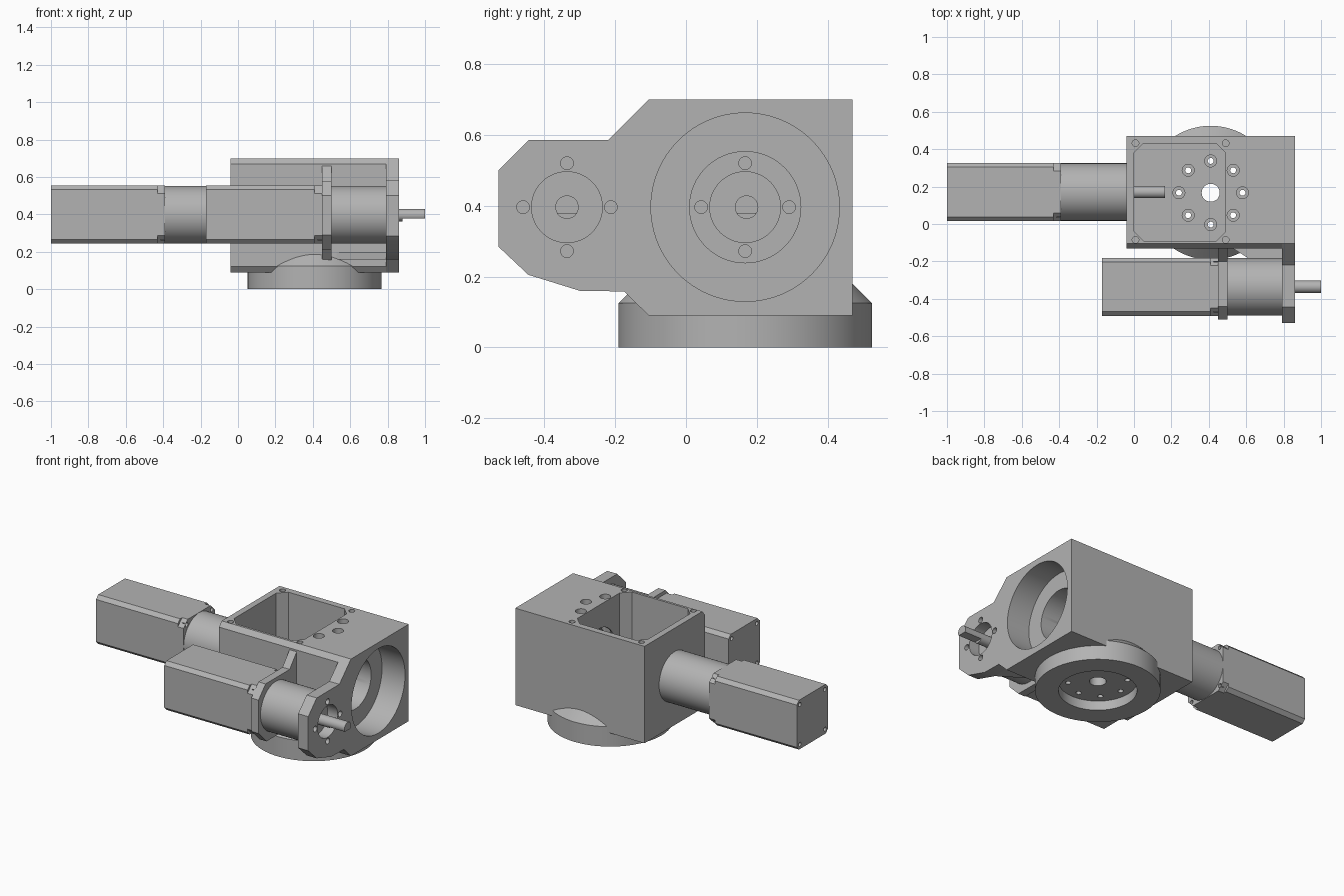
import bpy
import bmesh
from math import sin, cos, pi, radians
from mathutils import Vector

cube = bpy.data.objects.get("Cube")
if cube:
    bpy.data.objects.remove(cube, do_unlink=True)

grey = bpy.data.materials.new("machined_grey")
grey.use_nodes = True
grey.diffuse_color = (0.45, 0.45, 0.45, 1)
grey.node_tree.nodes["Principled BSDF"].inputs["Base Color"].default_value = (0.45, 0.45, 0.45, 1)

parts = []


def loft(name, axis, sections, keep=True):
    """Join equal-length outlines, given as (position, points), along an axis."""
    bm = bmesh.new()
    rings = []
    for t, pts in sections:
        rings.append([bm.verts.new((t, u, v) if axis == "x" else (u, v, t)) for u, v in pts])
    n = len(rings[0])
    for a, b in zip(rings, rings[1:]):
        for i in range(n):
            j = (i + 1) % n
            bm.faces.new((a[i], a[j], b[j], b[i]))
    bm.faces.new(rings[0])
    bm.faces.new(rings[-1])
    bmesh.ops.recalc_face_normals(bm, faces=bm.faces)
    mesh = bpy.data.meshes.new(name)
    bm.to_mesh(mesh)
    bm.free()
    mesh.materials.append(grey)
    obj = bpy.data.objects.new(name, mesh)
    bpy.context.collection.objects.link(obj)
    if keep:
        parts.append(obj)
    return obj


def prism(name, axis, pts, a, b, keep=True):
    return loft(name, axis, [(a, pts), (b, pts)], keep)


def circle(u, v, r, n=48):
    return [(u + r * cos(2 * pi * i / n), v + r * sin(2 * pi * i / n)) for i in range(n)]


def octagon(u0, u1, v0, v1, c):
    return [(u0 + c, v0), (u1 - c, v0), (u1, v0 + c), (u1, v1 - c),
            (u1 - c, v1), (u0 + c, v1), (u0, v1 - c), (u0, v0 + c)]


def cut(targets, axis, pts, a, b):
    """Remove a straight-sided pocket or hole from every target."""
    tool = prism("cutter", axis, pts, a, b, keep=False)
    for obj in targets:
        mod = obj.modifiers.new("cut", "BOOLEAN")
        mod.operation = "DIFFERENCE"
        mod.solver = "EXACT"
        mod.object = tool
        graph = bpy.context.evaluated_depsgraph_get()
        mesh = bpy.data.meshes.new_from_object(obj.evaluated_get(graph))
        obj.modifiers.clear()
        obj.data = mesh
    bpy.data.objects.remove(tool, do_unlink=True)


def around(u, v, r, count):
    return [(u + r * cos(2 * pi * i / count), v + r * sin(2 * pi * i / count)) for i in range(count)]


AXIS_Y, AXIS_Z = 0.167, 0.396     # main bore axis
SIDE_Y = -0.336                   # side motor axis
TURN_X = 0.41                     # vertical turning axis

# Housing block with its long front edges bevelled
housing = prism("housing", "x", [(-0.13, 0.12), (-0.105, 0.09), (0.47, 0.09), (0.47, 0.70),
                                 (-0.105, 0.70), (-0.13, 0.67)], -0.04, 0.79)

# End flange carrying the side gearbox
flange = prism("end_flange", "x", [(-0.53, 0.285), (-0.445, 0.205), (-0.30, 0.16), (-0.175, 0.158),
                                   (-0.105, 0.09), (0.47, 0.09), (0.47, 0.70), (-0.105, 0.70),
                                   (-0.22, 0.585), (-0.445, 0.585), (-0.53, 0.50)], 0.79, 0.86)

# Second bracket plate and the gusset below the gearbox
prism("support_bracket", "x", [(-0.51, 0.29), (-0.43, 0.21), (-0.20, 0.21), (-0.125, 0.13),
                               (-0.125, 0.665), (-0.20, 0.575), (-0.44, 0.575), (-0.51, 0.50)], 0.45, 0.50)
prism("flange_gusset", "z", [(0.52, -0.125), (0.795, -0.125), (0.795, -0.30)], 0.16, 0.2)

# Turntable disc with a conical shoulder
disc = loft("turntable", "z", [(z, circle(TURN_X, AXIS_Y, r, 96))
                               for z, r in ((0, 0.358), (0.125, 0.358), (0.19, 0.293))])
cut([disc], "z", circle(TURN_X, AXIS_Y, 0.224, 64), -0.1, 0.06)

# Top cavity, stepped main bore and motor opening
cut([housing], "z", octagon(0.0, 0.49, -0.09, 0.43, 0.05), 0.22, 0.9)
cut([housing, flange, disc], "x", circle(AXIS_Y, AXIS_Z, 0.266, 96), 0.70, 0.95)
cut([housing], "x", circle(AXIS_Y, AXIS_Z, 0.157, 64), 0.3, 0.75)
cut([housing], "x", circle(AXIS_Y, AXIS_Z, 0.1), -0.1, 0.1)

# Central passage and the counterbored screw ring
cut([housing, disc], "z", circle(TURN_X, AXIS_Y, 0.048), -0.1, 0.3)
for x, y in around(TURN_X, AXIS_Y, 0.17, 8):
    cut([housing], "z", circle(x, y, 0.032, 24), 0.195, 0.9)
    cut([housing, disc], "z", circle(x, y, 0.016, 16), -0.1, 0.3)

# Lid screw holes
for x in (0.008, 0.49):
    for y in (-0.085, 0.432):
        cut([housing], "z", circle(x, y, 0.018, 20), 0.6, 0.9)

# Gearbox seat and screw holes on both motor faces
cut([flange], "x", circle(SIDE_Y, AXIS_Z, 0.1), 0.7, 0.95)
for y, z in around(SIDE_Y, AXIS_Z, 0.124, 4):
    cut([flange], "x", circle(y, z, 0.018, 20), 0.7, 0.95)
for y, z in around(AXIS_Y, AXIS_Z, 0.124, 4):
    cut([housing], "x", circle(y, z, 0.018, 20), -0.1, 0.1)


def motor(label, y, start, front, gear_start, gear_end, tip):
    """Square motor, end cap, round gearbox and flatted shaft along x."""
    h = 0.155
    z = AXIS_Z + 0.003
    body = prism(label + "_motor_body", "x", octagon(y - h, y + h, z - h, z + h, 0.022), start, front - 0.04)
    cap = prism(label + "_motor_cap", "x", octagon(y - h, y + h, z - h, z + h, 0.042), front - 0.04, front)
    for sy in (-1, 1):
        for sz in (-1, 1):
            hole = circle(y + sy * 0.125, z + sz * 0.125, 0.013, 16)
            cut([body], "x", hole, start - 0.1, start + 0.04)
            cut([cap], "x", hole, front - 0.025, front + 0.1)
    prism(label + "_gearbox", "x", circle(y, z, 0.154, 72), gear_start, gear_end)
    rod = circle(y, AXIS_Z, 0.033, 32)
    flat = [(u, max(v, AXIS_Z - 0.018)) for u, v in rod]
    step = tip - 0.12
    prism(label + "_shaft_root", "x", rod, gear_end - 0.01, step)
    shaft = prism(label + "_shaft", "x", rod, step, tip)
    cut([shaft], "x", [(y - 0.1, AXIS_Z - 0.1), (y + 0.1, AXIS_Z - 0.1),
                       (y + 0.1, AXIS_Z - 0.018), (y - 0.1, AXIS_Z - 0.018)], step, tip + 0.1)


motor("main", AXIS_Y + 0.004, -1.0, -0.39, -0.39, -0.04, 0.165)
motor("side", SIDE_Y, -0.17, 0.45, 0.45, 0.79, 1.0)

# Smooth the round walls and keep machined edges crisp
bpy.ops.object.select_all(action="DESELECT")
for obj in parts:
    obj.select_set(True)
bpy.context.view_layer.objects.active = parts[0]
bpy.ops.object.shade_smooth_by_angle(angle=radians(30))
